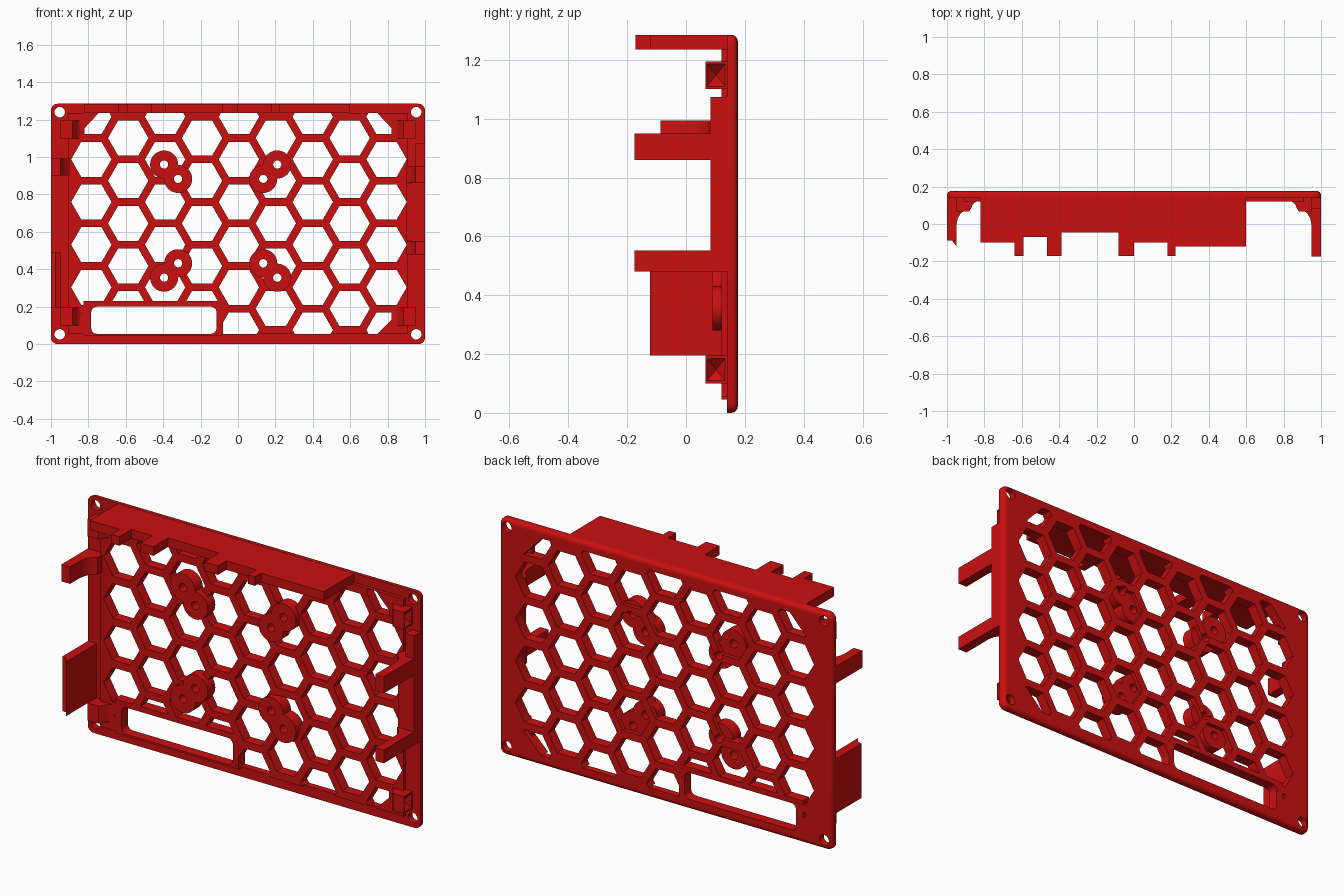
import bpy, bmesh, math

if "Cube" in bpy.data.objects:
    bpy.data.objects.remove(bpy.data.objects["Cube"])

red = bpy.data.materials.new("bright red")
red.diffuse_color = (0.6, 0.005, 0.005, 1)
red.use_nodes = True
red.node_tree.nodes["Principled BSDF"].inputs["Base Color"].default_value = red.diffuse_color

BACK, FRONT, PAD = 0.176, 0.139, 0.12


def prism(name, outlines, a, b, axis="y", bevel_back=0):
    """Extrude outlines: axis y takes (x, z) points, axis z takes (x, y) points."""
    bm = bmesh.new()
    for pts in outlines:
        rings = []
        for d in (a, b):
            rings.append([bm.verts.new((p, d, q) if axis == "y" else (p, q, d)) for p, q in pts])
        lo, hi = rings
        bm.faces.new(lo)
        bm.faces.new(hi[::-1])
        n = len(pts)
        for i in range(n):
            j = (i + 1) % n
            bm.faces.new((lo[j], lo[i], hi[i], hi[j]))
    bmesh.ops.recalc_face_normals(bm, faces=bm.faces)
    if bevel_back:
        edges = [e for e in bm.edges if all(abs(v.co.y - b) < 1e-5 for v in e.verts)]
        bmesh.ops.bevel(bm, geom=edges, offset=bevel_back, segments=4, profile=0.5, affect="EDGES")
    mesh = bpy.data.meshes.new(name)
    bm.to_mesh(mesh)
    bm.free()
    mesh.materials.append(red)
    ob = bpy.data.objects.new(name, mesh)
    bpy.context.collection.objects.link(ob)
    return ob


def boolean(ob, tool, op="DIFFERENCE", keep=False):
    m = ob.modifiers.new("cut", "BOOLEAN")
    m.object, m.operation, m.solver = tool, op, "EXACT"
    dg = bpy.context.evaluated_depsgraph_get()
    mesh = bpy.data.meshes.new_from_object(ob.evaluated_get(dg))
    ob.modifiers.clear()
    ob.data = mesh
    if not keep:
        bpy.data.objects.remove(tool)


def rect(x0, x1, z0, z1):
    return [(x0, z0), (x1, z0), (x1, z1), (x0, z1)]


def round_rect(x0, x1, z0, z1, r, n=5):
    pts = []
    for k, (cx, cz) in enumerate(rect(x0 + r, x1 - r, z0 + r, z1 - r)):
        for i in range(n + 1):
            t = math.pi + (k + i / n) * math.pi / 2
            pts.append((cx + r * math.cos(t), cz + r * math.sin(t)))
    return pts


def circle(x, z, r, n=32):
    return [(x + r * math.cos(2 * math.pi * i / n), z + r * math.sin(2 * math.pi * i / n)) for i in range(n)]


def clip(poly, region):
    """Clip a polygon to a convex counter-clockwise region."""
    for i, (ax, az) in enumerate(region):
        bx, bz = region[(i + 1) % len(region)]
        side = lambda p: (bx - ax) * (p[1] - az) - (bz - az) * (p[0] - ax)
        out = []
        for j, p in enumerate(poly):
            q = poly[(j + 1) % len(poly)]
            sp, sq = side(p), side(q)
            if sp >= 0:
                out.append(p)
            if (sp >= 0) != (sq >= 0):
                t = sp / (sp - sq)
                out.append((p[0] + t * (q[0] - p[0]), p[1] + t * (q[1] - p[1])))
        poly = out
        if len(poly) < 3:
            return []
    return poly


# Main panel with a thicker middle
panel = prism("grille_panel", [round_rect(-1, 1, 0, 1.285, 0.035)], FRONT, BACK, bevel_back=0.022)
boolean(panel, prism("pad", [rect(-0.91, 0.91, 0.055, 1.236)], PAD, 0.15), "UNION")

# Honeycomb openings
region = [(-0.745, 0.055), (0.745, 0.055), (0.9, 0.21), (0.9, 1.07),
          (0.745, 1.235), (-0.745, 1.235), (-0.9, 1.07), (-0.9, 0.21)]
cells = []
for k in range(-4, 5):
    for row in range(6):
        z = (0.0755 if k % 2 == 0 else 0.1895) + row * 0.228
        cell = clip(circle(0.005 + 0.1973 * k, z, 0.108, 6), region)
        if cell:
            cells.append(cell)
boolean(panel, prism("cells", cells, 0, 0.3))

# Solid frame around the slot
boolean(panel, prism("frame", [rect(-0.825, -0.08, 0.045, 0.23)], PAD + 0.0005, BACK - 0.0005), "UNION")

# Slot, corner screw holes
holes = [round_rect(-0.785, -0.115, 0.055, 0.2, 0.03)]
holes += [circle(x, z, 0.028) for x in (-0.953, 0.953) for z in (0.052, 1.24)]

# Paired screw bosses
bosses = []
for x, dx in ((-0.395, 0.075), (0.21, -0.075)):
    for z, dz in ((0.96, -0.077), (0.355, 0.077)):
        bosses.append([(x, z), (x + dx, z + dz)])
boss_holes = [circle(*c, 0.022, 24) for pair in bosses for c in pair]
boolean(panel, prism("holes", holes + boss_holes, 0, 0.3))
for i, (c1, c2) in enumerate(bosses):
    boss = prism(f"screw_boss_{i + 1}", [circle(*c1, 0.075)], 0.09, 0.155)
    boolean(boss, prism("twin", [circle(*c2, 0.075)], 0.09, 0.155), "UNION")
    boolean(boss, prism("drill", [circle(*c, 0.022, 24) for c in (c1, c2)], 0, 0.3))

# Top shelf with a stepped front edge
steps = [(-0.82, -0.1), (-0.64, -0.172), (-0.592, -0.07), (-0.465, -0.172), (-0.388, -0.045),
         (-0.082, -0.172), (0, -0.1), (0.18, -0.172), (0.222, -0.12), (0.6, 0.15)]
outline = [(-0.82, 0.15)]
for (x0, y), (x1, _) in zip(steps, steps[1:]):
    outline += [(x0, y), (x1, y)]
outline.append((0.6, 0.15))
prism("top_shelf", [outline], 1.235, 1.284, axis="z")

# Corner clips with a curved foot and a pointed dent in the outer side
for s, side in ((-1, "left"), (1, "right")):
    for z0, level in ((0.1, "lower"), (1.1, "upper")):
        foot = [(0.95, 0.15), (0.95, 0.066), (0.885, 0.066), (0.872, 0.08),
                (0.862, 0.105), (0.845, 0.119), (0.82, 0.126), (0.82, 0.15)]
        c = prism(f"{side}_{level}_clip", [[(s * x, y) for x, y in foot]], z0, z0 + 0.095, axis="z")
        zc = z0 + 0.0475
        bm = bmesh.new()
        ring = [bm.verts.new((s * 0.952, y, z)) for y, z in rect(0.07, 0.135, zc - 0.04, zc + 0.04)]
        tip = bm.verts.new((s * 0.915, 0.1025, zc))
        bm.faces.new(ring)
        for i in range(4):
            bm.faces.new((ring[i], ring[(i + 1) % 4], tip))
        bmesh.ops.recalc_face_normals(bm, faces=bm.faces)
        me = bpy.data.meshes.new("dent")
        bm.to_mesh(me)
        bm.free()
        dent = bpy.data.objects.new("dent", me)
        bpy.context.collection.objects.link(dent)
        boolean(c, dent)


# Side prongs with curved roots
def prong(name, s, tip, z0, z1):
    pts = [(0.999, 0.15), (0.999, tip), (0.948, tip), (0.948, 0), (0.942, 0.03),
           (0.928, 0.055), (0.9, 0.078), (0.9, 0.15)]
    prism(name, [[(s * x, y) for x, y in pts]], z0, z1, axis="z")


prong("right_upper_prong", 1, -0.175, 0.86, 0.95)
prong("right_lower_prong", 1, -0.175, 0.48, 0.552)
prong("left_prong", -1, -0.087, 0.9, 0.993)

# Raised strips on the right edge
prism("right_strip", [rect(0.902, 0.999, 0.552, 0.86)], 0.083, 0.15)
prism("right_upper_strip", [rect(0.948, 0.999, 0.95, 1.073)], 0.083, 0.15)

# Left guard plate with a slanted front edge
prism("left_guard", [[(-0.999, 0.15), (-0.999, -0.08), (-0.975, -0.085), (-0.948, -0.122), (-0.948, 0.15)]],
      0.195, 0.49, axis="z")

# Smooth the round parts, keep the sharp edges
for ob in list(bpy.context.scene.objects):
    bpy.ops.object.select_all(action="DESELECT")
    ob.select_set(True)
    bpy.context.view_layer.objects.active = ob
    bpy.ops.object.shade_smooth_by_angle(angle=math.radians(30))
